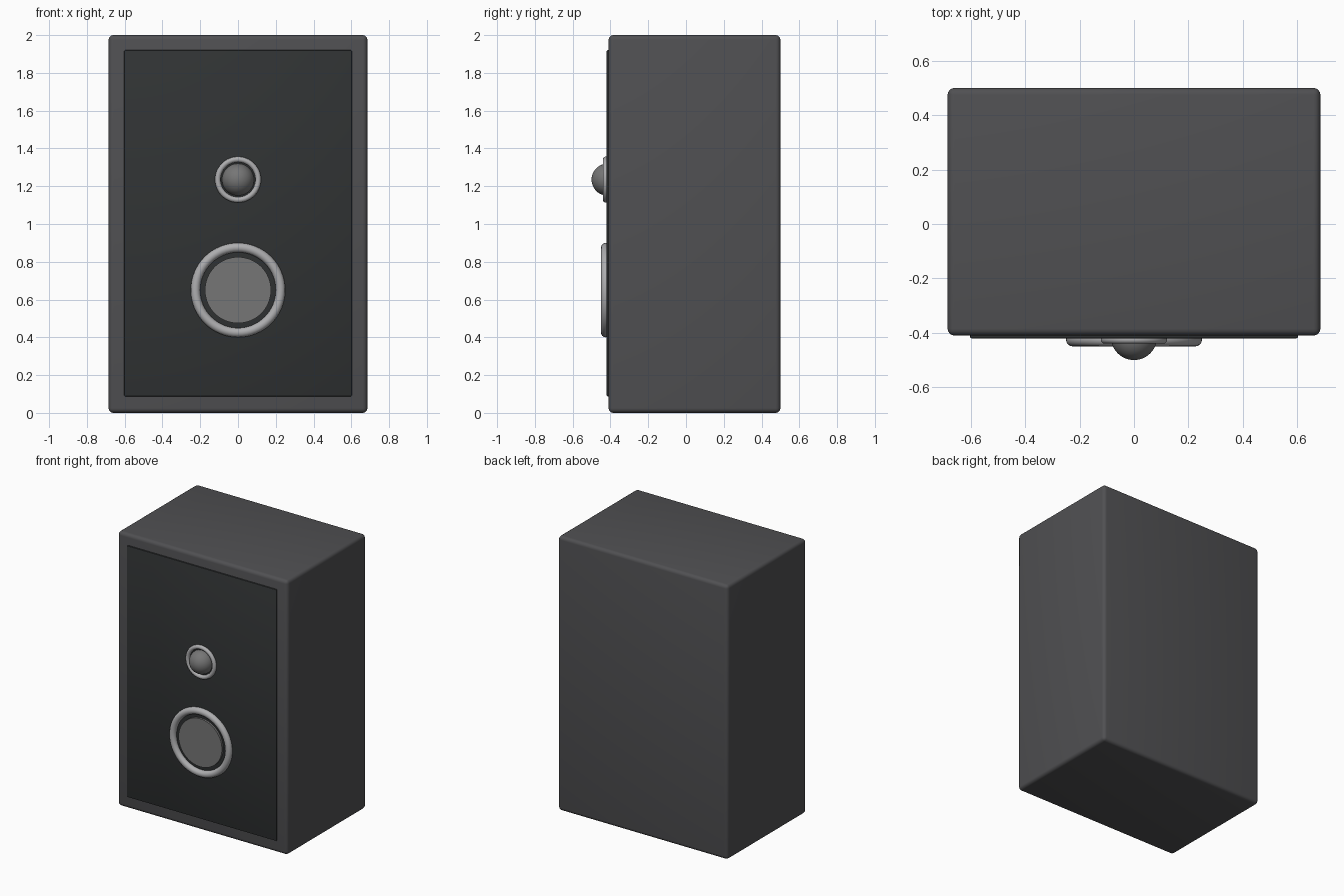
import bpy
from math import pi, radians

if "Cube" in bpy.data.objects:
    bpy.data.objects.remove(bpy.data.objects["Cube"])


def finish(obj, name, color):
    obj.name = name
    mat = bpy.data.materials.new(name + "_finish")
    mat.diffuse_color = (*color, 1)
    mat.use_nodes = True
    mat.node_tree.nodes["Principled BSDF"].inputs["Base Color"].default_value = mat.diffuse_color
    obj.data.materials.append(mat)
    bpy.ops.object.shade_smooth_by_angle(angle=radians(35))
    return obj


def bevel(obj, width, segments):
    mod = obj.modifiers.new("Bevel", 'BEVEL')
    mod.width, mod.segments = width, segments
    mod.limit_method, mod.angle_limit = 'ANGLE', radians(40)
    bpy.ops.object.modifier_apply(modifier=mod.name)


def box(name, x, y, z, width, segments, color):
    bpy.ops.mesh.primitive_cube_add(
        size=1, location=[(a + b) / 2 for a, b in (x, y, z)])
    obj = bpy.context.object
    obj.scale = [b - a for a, b in (x, y, z)]
    bpy.ops.object.transform_apply(location=False, rotation=False, scale=True)
    bevel(obj, width, segments)
    return finish(obj, name, color)


def ring(name, z, major, minor):
    bpy.ops.mesh.primitive_torus_add(
        major_radius=major, minor_radius=minor, major_segments=64,
        minor_segments=16, location=(0, -0.425, z), rotation=(pi / 2, 0, 0))
    return finish(bpy.context.object, name, (0.42, 0.42, 0.43))


# Cabinet and raised front baffle
box("cabinet", (-0.685, 0.685), (-0.41, 0.5), (0, 2), 0.025, 4, (0.08, 0.08, 0.085))
box("front_baffle", (-0.603, 0.603), (-0.42, -0.38), (0.088, 1.92), 0.005, 2,
    (0.03, 0.033, 0.034))

# Driver surrounds
ring("woofer_ring", 0.65, 0.225, 0.025)
ring("tweeter_ring", 1.235, 0.107, 0.015)

# Flat woofer disc
bpy.ops.mesh.primitive_cylinder_add(
    vertices=64, radius=0.175, depth=0.035, location=(0, -0.4175, 0.65),
    rotation=(pi / 2, 0, 0))
finish(bpy.context.object, "woofer_disc", (0.18, 0.18, 0.18))

# Domed tweeter
bpy.ops.mesh.primitive_uv_sphere_add(
    segments=48, ring_count=24, radius=0.085, location=(0, -0.415, 1.235),
    rotation=(pi / 2, 0, 0))
finish(bpy.context.object, "tweeter_dome", (0.18, 0.18, 0.18))
